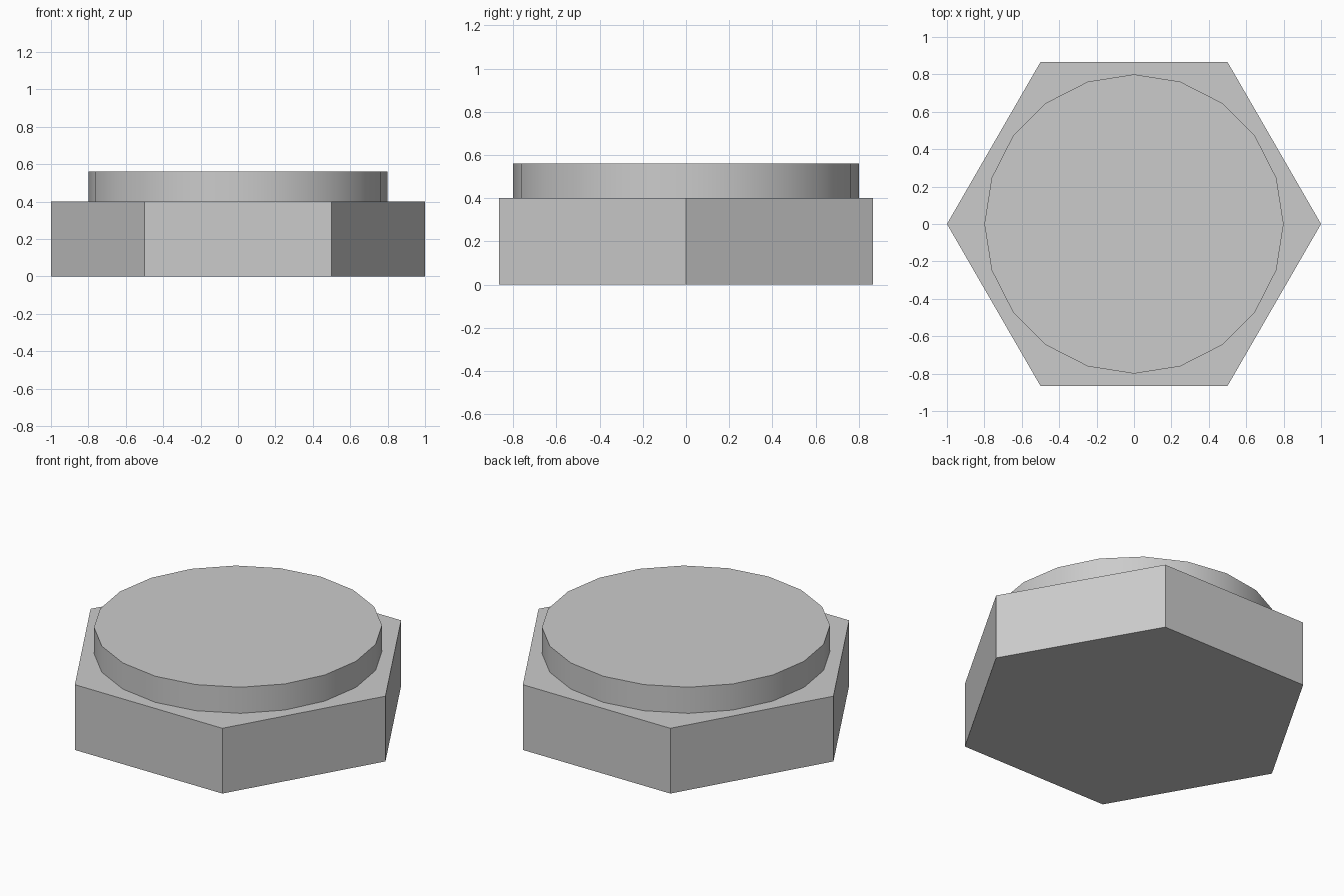
import bpy
from math import radians

if "Cube" in bpy.data.objects:
    bpy.data.objects.remove(bpy.data.objects["Cube"])


def prism(name, sides, radius, bottom, top, turn=0):
    """Upright prism between two heights."""
    bpy.ops.mesh.primitive_cylinder_add(
        vertices=sides, radius=radius, depth=top - bottom,
        location=(0, 0, (bottom + top) / 2), rotation=(0, 0, radians(turn)))
    part = bpy.context.object
    part.name = name
    return part


# Hexagonal body with corners on the x axis
prism("hex_body", 6, 1.0, 0.0, 0.4, turn=30)

# Raised round cap with a smooth rim
prism("round_cap", 20, 0.8, 0.4, 0.56)
bpy.ops.object.shade_smooth_by_angle(angle=radians(30))
